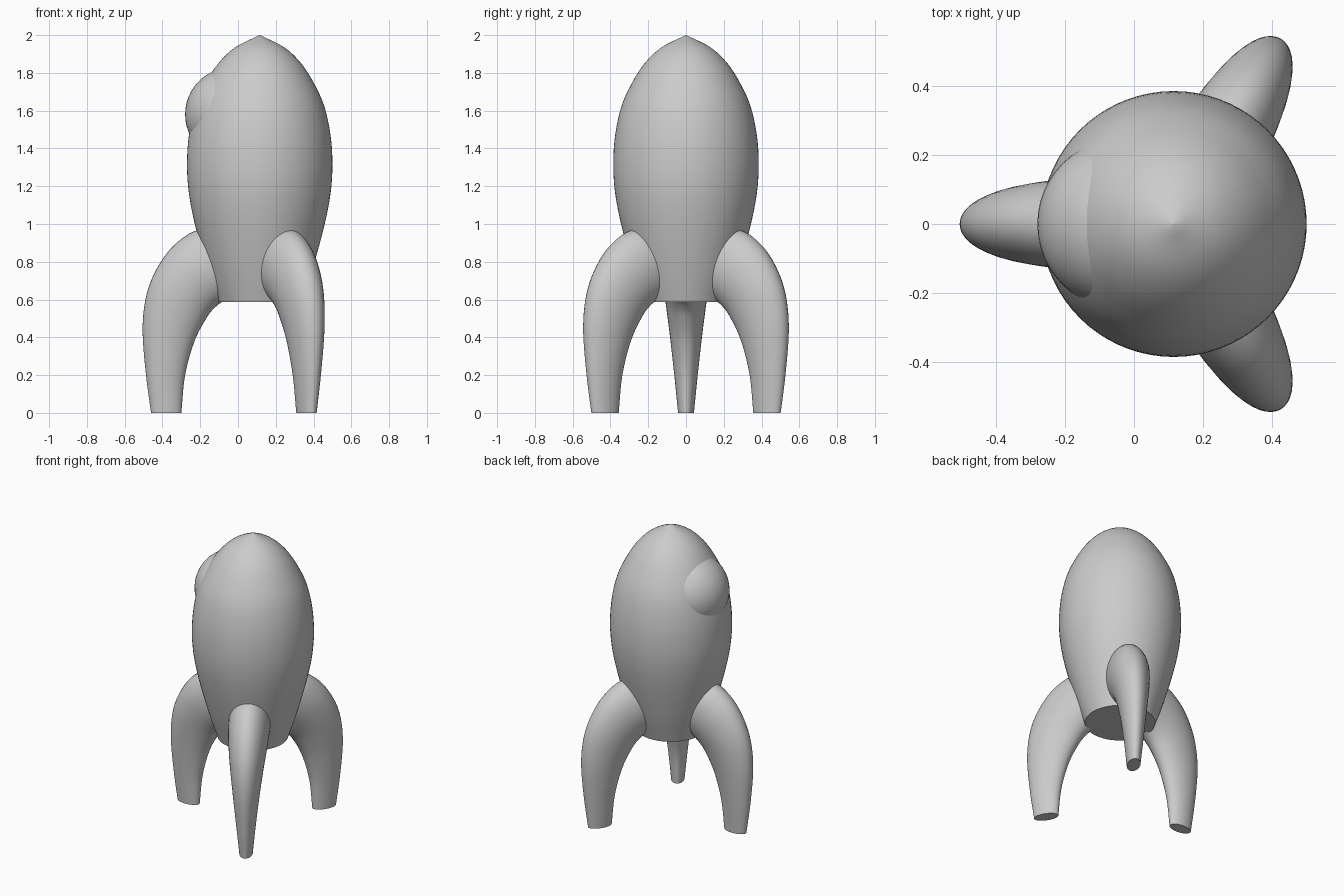
import bpy, bmesh, math
from mathutils import Vector

cube = bpy.data.objects.get("Cube")
if cube:
    bpy.data.objects.remove(cube, do_unlink=True)

AXIS = 0.115  # x position of the hull axis

grey = bpy.data.materials.new("plain grey")
grey.use_nodes = True
COLOUR = (0.6, 0.6, 0.6, 1)
grey.diffuse_color = COLOUR
grey.node_tree.nodes["Principled BSDF"].inputs["Base Color"].default_value = COLOUR


def smooth_path(points, steps):
    """Catmull-Rom interpolation through points of any dimension."""
    pts = [Vector(p) for p in points]
    pts = [2 * pts[0] - pts[1]] + pts + [2 * pts[-1] - pts[-2]]
    out = []
    for a, b, c, d in zip(pts, pts[1:], pts[2:], pts[3:]):
        for i in range(steps):
            t = i / steps
            out.append(0.5 * (2 * b + (c - a) * t + (2 * a - 5 * b + 4 * c - d) * t ** 2
                              + (3 * b - a - 3 * c + d) * t ** 3))
    return out + [pts[-2]]


def finish(name, bm, location, turn=0):
    bmesh.ops.recalc_face_normals(bm, faces=bm.faces)
    mesh = bpy.data.meshes.new(name)
    bm.to_mesh(mesh)
    bm.free()
    mesh.materials.append(grey)
    obj = bpy.data.objects.new(name, mesh)
    bpy.context.collection.objects.link(obj)
    obj.location = location
    obj.rotation_euler.z = turn
    bpy.ops.object.select_all(action='DESELECT')
    obj.select_set(True)
    bpy.context.view_layer.objects.active = obj
    bpy.ops.object.shade_smooth_by_angle(angle=math.radians(40))
    return obj


def loft(rings):
    """Skin a list of closed rings and cap both ends."""
    bm = bmesh.new()
    loops = [[bm.verts.new(p) for p in ring] for ring in rings]
    n = len(loops[0])
    for low, high in zip(loops, loops[1:]):
        for i in range(n):
            j = (i + 1) % n
            bm.faces.new((low[i], low[j], high[j], high[i]))
    bm.faces.new(loops[0])
    bm.faces.new(loops[-1])
    return bm


def angles(n):
    return [2 * math.pi * i / n for i in range(n)]


# Hull: revolved profile of (radius, height) with a flat base and pointed nose
profile = [(0.222, 0.587), (0.285, 0.78), (0.344, 1.0), (0.376, 1.17), (0.385, 1.32),
           (0.375, 1.47), (0.343, 1.62), (0.29, 1.74), (0.22, 1.85), (0.13, 1.935), (0.001, 2.0)]
hull = loft([[(r * math.cos(a), r * math.sin(a), z) for a in angles(72)]
             for r, z in smooth_path(profile, 4)])
finish("hull", hull, (AXIS, 0, 0))

# Bubble window bulging from the hull's right side
bubble = bmesh.new()
bmesh.ops.create_uvsphere(bubble, u_segments=48, v_segments=24, radius=0.25)
finish("bubble_window", bubble, (-0.03, 0, 1.58))

# Legs: oval sections given as outer edge, inner edge (radius, height) and half width
sections = [(0.575, 0.0, 0.415, 0.0, 0.042), (0.602, 0.2, 0.395, 0.2, 0.062),
            (0.62, 0.43, 0.345, 0.38, 0.085), (0.605, 0.6, 0.28, 0.505, 0.104),
            (0.56, 0.735, 0.235, 0.56, 0.117), (0.48, 0.86, 0.19, 0.592, 0.127),
            (0.38, 0.945, 0.13, 0.615, 0.132), (0.29, 0.98, 0.08, 0.64, 0.132)]
for name, degrees in (("right_leg", 180), ("front_leg", -60), ("back_leg", 60)):
    rings = []
    for ro, zo, ri, zi, w in smooth_path(sections, 5):
        mid = Vector(((ro + ri) / 2, 0, (zo + zi) / 2))
        half = Vector(((ro - ri) / 2, 0, (zo - zi) / 2))
        rings.append([mid + half * math.cos(a) + Vector((0, w * math.sin(a), 0))
                      for a in angles(40)])
    finish(name, loft(rings), (AXIS, 0, 0), math.radians(degrees))
